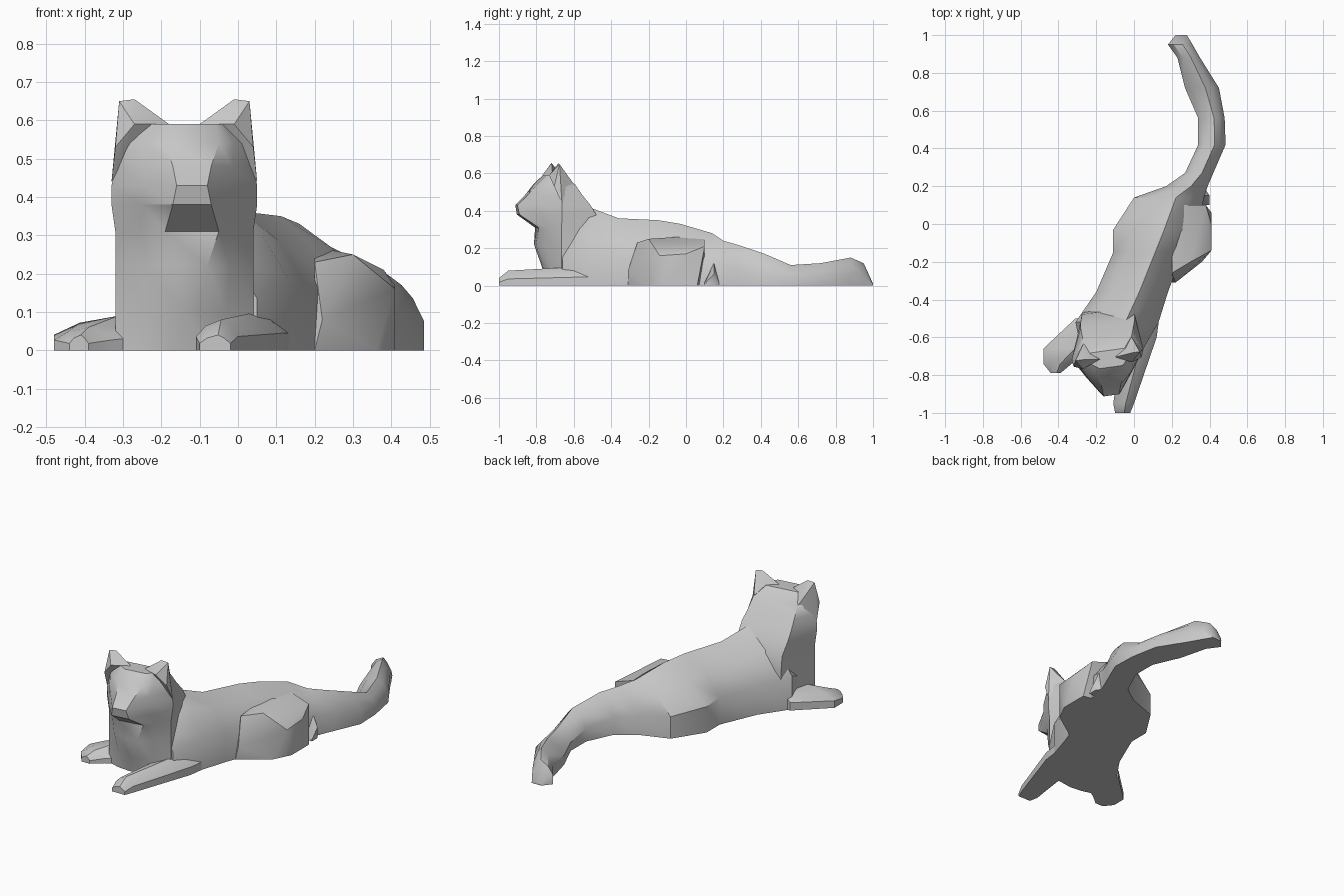
import bpy
import bmesh
import math

default_cube = bpy.data.objects.get("Cube")
if default_cube:
    bpy.data.objects.remove(default_cube, do_unlink=True)

GREY = (.58, .58, .58, 1)
stone = bpy.data.materials.new("stone grey")
stone.use_nodes = True
stone.diffuse_color = GREY
stone.node_tree.nodes["Principled BSDF"].inputs["Base Color"].default_value = GREY

HEAD_X = -.14       # middle of the head
HEAD_TURN = .14     # the face looks slightly to its left
SIDE_Y = -.69       # widest line of the head, level with the ears
CHEEK_Y = -.8       # foremost position of the cheeks
RIDGE = .6          # the back ridge leans towards the left flank


def finish(name, bm):
    """Turn a bmesh into a named, creased low-poly object."""
    bmesh.ops.recalc_face_normals(bm, faces=bm.faces)
    mesh = bpy.data.meshes.new(name)
    bm.to_mesh(mesh)
    bm.free()
    mesh.materials.append(stone)
    part = bpy.data.objects.new(name, mesh)
    bpy.context.collection.objects.link(part)
    bpy.ops.object.select_all(action="DESELECT")
    part.select_set(True)
    bpy.context.view_layer.objects.active = part
    bpy.ops.object.shade_smooth_by_angle(angle=math.radians(35))


def loft(name, rings):
    """Skin a list of closed rings and cap both ends."""
    bm = bmesh.new()
    loops = [[bm.verts.new(point) for point in ring] for ring in rings]
    for lower, upper in zip(loops, loops[1:]):
        for i in range(len(lower)):
            bm.faces.new((lower[i - 1], lower[i], upper[i], upper[i - 1]))
    bm.faces.new(loops[0])
    bm.faces.new(loops[-1])
    finish(name, bm)


def hull(name, points):
    """Wrap a faceted convex skin around a few corner points."""
    bm = bmesh.new()
    corners = [bm.verts.new(point) for point in points]
    bmesh.ops.convex_hull(bm, input=corners)
    loose = [vert for vert in bm.verts if not vert.link_faces]
    bmesh.ops.delete(bm, geom=loose, context="VERTS")
    finish(name, bm)


def arch(y, left, right, height):
    """Upright section standing on the ground, with a leaning ridge."""
    outer = (1 + RIDGE) / 2
    profile = [(0, 0), (0, .45), (RIDGE * .4, .8), (RIDGE, 1),
               (outer, .8), (1, .45), (1, 0)]
    return [(left + (right - left) * t, y, height * rise) for t, rise in profile]


def head_ring(z, half, front, snout, back):
    """Level outline: temples, cheeks, snout and a narrower nape."""
    nose_x = HEAD_X + .02
    cheek_y = max(front * .65 + SIDE_Y * .35, CHEEK_Y)
    ring = []
    for side in (-1, 1):
        edge = HEAD_X + side * half
        cheek = (edge + nose_x + side * snout) / 2
        nape = HEAD_X + side * half * .75
        run = [(nape, back), (edge, SIDE_Y), (cheek, cheek_y), (nose_x + side * snout, front)]
        ring += run[::-side]
    return [(x, y + (x - HEAD_X) * HEAD_TURN, z) for x, y in ring[::-1]]


# Parts lying along the ground, as rows of y, left edge, right edge, height
ground_parts = {
    "torso_and_tail": [
        (-.66, -.28, .05, .3), (-.52, -.31, .13, .42), (-.36, -.2, .18, .36),
        (-.15, -.11, .26, .35), (-.03, -.11, .34, .33), (.14, 0, .37, .28),
        (.2, .17, .39, .24), (.27, .27, .42, .22), (.42, .34, .485, .17),
        (.56, .34, .48, .11), (.72, .27, .45, .12), (.88, .23, .35, .15),
        (.95, .18, .31, .12), (1, .22, .28, .01)],
    "left_front_leg": [
        (-1, -.1, -.02, .04), (-.95, -.11, 0, .08), (-.6, -.06, .12, .1),
        (-.45, 0, .14, .1)],
    "right_front_leg": [
        (-.79, -.44, -.39, .04), (-.74, -.48, -.33, .06),
        (-.66, -.48, -.2, .09), (-.5, -.31, -.2, .1)],
    "left_hind_foot": [(.1, .3, .4, .02), (.15, .3, .4, .14), (.18, .3, .38, .02)],
}
for name, rows in ground_parts.items():
    loft(name, [arch(*row) for row in rows])

# Folded hind leg: footprint, outer panel, then the sloping top
hull("left_haunch", [
    (.2, -.31, 0), (.36, -.2, 0), (.41, -.1, 0), (.41, .06, 0), (.2, .1, 0),
    (.22, -.31, .08), (.41, -.14, .16), (.41, 0, .17),
    (.2, -.26, .23), (.3, -.2, .25), (.38, .1, .21), (.2, .1, .27)])

# Chest, jaw, muzzle and crown, as rows of height, half width, front, snout, back
levels = [
    (0, .18, -.74, .05, -.45), (.1, .18, -.77, .02, -.45),
    (.22, .18, -.81, .04, -.45), (.31, .18, -.8, .07, -.46),
    (.38, .19, -.9, .05, -.5), (.43, .19, -.91, .04, -.53),
    (.48, .18, -.86, .05, -.57), (.54, .17, -.81, .07, -.61),
    (.59, .12, -.76, .06, -.67)]
loft("head_and_chest", [head_ring(*level) for level in levels])

# Ears, mirrored about the middle of the head and turned with it
ear = [(.19, -.69, .44), (.18, -.73, .53), (.13, -.75, .59), (.04, -.71, .59),
       (.12, -.6, .52), (.13, -.7, .655), (.17, -.7, .65)]
for name, side in (("left_ear", 1), ("right_ear", -1)):
    hull(name, [(HEAD_X + side * x, y + side * x * HEAD_TURN, z) for x, y, z in ear])
